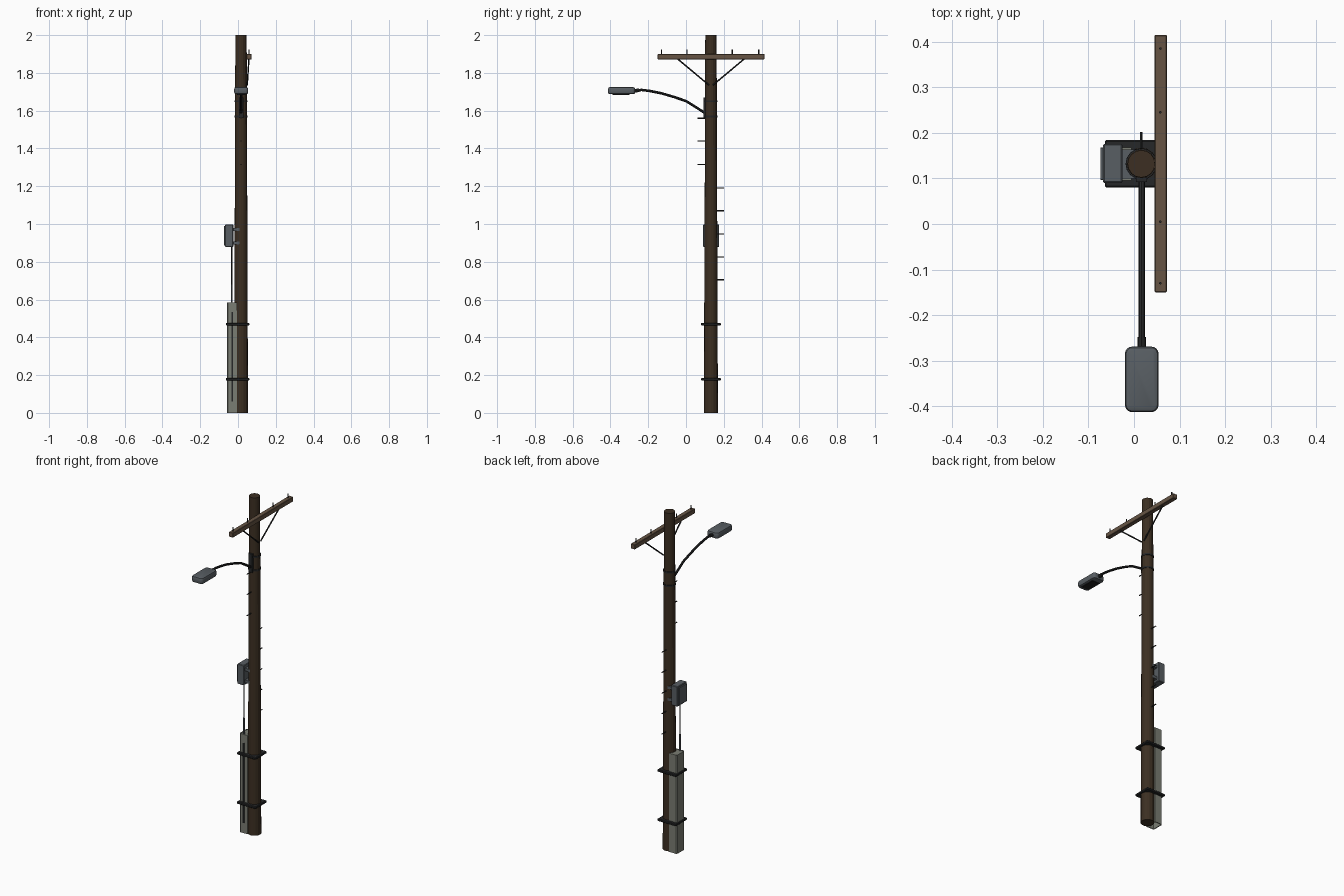
import bpy, bmesh, math
from mathutils import Vector

if "Cube" in bpy.data.objects:
    bpy.data.objects.remove(bpy.data.objects["Cube"])

PX, PY = 0.016, 0.132  # pole axis


def material(name, r, g, b):
    m = bpy.data.materials.new(name)
    lin = [((c / 255 + 0.055) / 1.055) ** 2.4 for c in (r, g, b)]
    m.diffuse_color = (*lin, 1)
    m.use_nodes = True
    m.node_tree.nodes["Principled BSDF"].inputs["Base Color"].default_value = m.diffuse_color
    return m


POLE = material("dark timber", 60, 47, 34)
ARM = material("weathered timber", 102, 84, 68)
STEEL = material("dark steel", 38, 39, 40)
BOX = material("blue grey paint", 88, 94, 99)
COVER = material("pale grey green", 122, 125, 115)
LENS = material("dark lens", 28, 28, 30)


def finish(name, bm, mat, smooth=False):
    bmesh.ops.recalc_face_normals(bm, faces=bm.faces)
    me = bpy.data.meshes.new(name)
    bm.to_mesh(me)
    bm.free()
    ob = bpy.data.objects.new(name, me)
    bpy.context.collection.objects.link(ob)
    me.materials.append(mat)
    if smooth:
        bpy.ops.object.select_all(action='DESELECT')
        ob.select_set(True)
        bpy.context.view_layer.objects.active = ob
        bpy.ops.object.shade_smooth_by_angle(angle=math.radians(40))
    return ob


def block(name, lo, hi, mat, bevel=0.0, segments=1):
    bm = bmesh.new()
    bmesh.ops.create_cube(bm, size=1)
    lo, hi = Vector(lo), Vector(hi)
    for v in bm.verts:
        v.co = (lo + hi) / 2 + v.co * (hi - lo)
    if bevel:
        bmesh.ops.bevel(bm, geom=bm.edges[:], offset=bevel, segments=segments,
                        profile=0.5, affect='EDGES')
    return finish(name, bm, mat, segments > 1)


def rod(name, a, b, r, mat, sides=6, r2=None, smooth=False):
    a, b = Vector(a), Vector(b)
    d = b - a
    bm = bmesh.new()
    bmesh.ops.create_cone(bm, cap_ends=True, segments=sides, radius1=r,
                          radius2=r if r2 is None else r2, depth=d.length)
    q = Vector((0, 0, 1)).rotation_difference(d)
    for v in bm.verts:
        v.co = q @ v.co + (a + b) / 2
    return finish(name, bm, mat, smooth)


def tube(name, pts, r, mat, sides=8):
    # sweep a ring along a path lying in the y-z plane
    bm = bmesh.new()
    pts = [Vector(p) for p in pts]
    rings = []
    for i, p in enumerate(pts):
        t = (pts[min(i + 1, len(pts) - 1)] - pts[max(i - 1, 0)]).normalized()
        side = Vector((1, 0, 0))
        up = t.cross(side)
        rings.append([bm.verts.new(p + r * (side * math.cos(k * math.tau / sides)
                                            + up * math.sin(k * math.tau / sides)))
                      for k in range(sides)])
    for A, B in zip(rings, rings[1:]):
        for k in range(sides):
            n = (k + 1) % sides
            bm.faces.new((A[k], A[n], B[n], B[k]))
    bm.faces.new(rings[0])
    bm.faces.new(rings[-1])
    return finish(name, bm, mat, True)


def radius(z):
    return 0.037 - 0.007 * z / 2


# Tapered pole
rod("pole", (PX, PY, 0), (PX, PY, 2), radius(0), POLE, 16, radius(2))

# Crossarm with insulator pins and braces
block("crossarm", (0.045, -0.15, 1.872), (0.072, 0.415, 1.90), ARM, 0.002)
for y in (-0.13, 0.005, 0.245, 0.385):
    rod("insulator_pin", (0.058, y, 1.895), (0.058, y, 1.925), 0.003, STEEL)
for s in (-1, 1):
    rod("crossarm_brace", (0.058, PY + s * 0.18, 1.877),
        (0.049, PY + s * 0.01, 1.735), 0.004, STEEL)

# Street lamp: mounting plate, clamps, curved arm and head
block("lamp_mount", (PX - 0.012, PY - 0.04, 1.56), (PX + 0.012, PY - 0.026, 1.67), STEEL)
for z in (1.57, 1.65):
    rod("lamp_clamp", (PX, PY, z - 0.005), (PX, PY, z + 0.005),
        radius(z) + 0.003, STEEL, 16)
LX = 0.017
tube("lamp_arm", [(LX, 0.10, 1.588), (LX, 0.05, 1.62), (LX, 0.0, 1.651),
                  (LX, -0.065, 1.673), (LX, -0.13, 1.692), (LX, -0.19, 1.704),
                  (LX, -0.235, 1.710), (LX, -0.28, 1.705)], 0.0068, STEEL)
rod("lamp_collar", (LX, -0.248, 1.708), (LX, -0.275, 1.705), 0.0095, STEEL, 8)

bm = bmesh.new()
bmesh.ops.create_cube(bm, size=1)
for v in bm.verts:
    v.co = Vector((LX, -0.341, 1.7055)) + v.co * Vector((0.074, 0.144, 0.037))
upright = [e for e in bm.edges if abs(e.verts[0].co.z - e.verts[1].co.z) > 0.01]
bmesh.ops.bevel(bm, geom=upright, offset=0.016, segments=4, profile=0.5, affect='EDGES')
rims = [e for e in bm.edges if abs(e.verts[0].co.z - e.verts[1].co.z) < 0.001]
bmesh.ops.bevel(bm, geom=rims, offset=0.009, segments=2, profile=0.5, affect='EDGES')
finish("lamp_head", bm, BOX, True)
block("lamp_lens", (LX - 0.023, -0.39, 1.684), (LX + 0.023, -0.30, 1.688), LENS)

# Climbing pegs, front ones high and back ones lower
for s, heights in ((-1, (1.56, 1.44, 1.315)), (1, (1.19, 1.07, 0.947, 0.826, 0.705))):
    for z in heights:
        rod("climbing_peg", (PX, PY + s * 0.025, z), (PX, PY + s * 0.07, z), 0.003, STEEL)

# Service box with door and bracket
block("service_box", (-0.068, 0.09, 0.878), (-0.025, 0.176, 0.997), BOX, 0.003)
block("box_door", (-0.074, 0.097, 0.886), (-0.067, 0.168, 0.989), BOX, 0.001)
for z in (0.90, 0.97):
    block("box_bracket", (-0.027, 0.10, z - 0.008), (PX, 0.164, z + 0.008), BOX)

# Cable running down into the cover
rod("cable", (-0.033, 0.103, 0.57), (-0.033, 0.103, 0.88), 0.0035, STEEL)
rod("cable_sleeve", (-0.033, 0.103, 0.57), (-0.033, 0.103, 0.68), 0.0045, BOX)

# Channel-shaped cable cover, open towards the pole and at the bottom
bm = bmesh.new()
x0, x1, y0, y1, t, c = -0.058, -0.005, 0.096, 0.168, 0.005, 0.006
profile = [(x1, y0), (x0 + c, y0), (x0, y0 + c), (x0, y1 - c), (x0 + c, y1), (x1, y1),
           (x1, y1 - t), (x0 + t, y1 - t), (x0 + t, y0 + t), (x1, y0 + t)]
face = bm.faces.new([bm.verts.new((x, y, 0)) for x, y in profile])
ext = bmesh.ops.extrude_face_region(bm, geom=[face])
for v in ext["geom"]:
    if isinstance(v, bmesh.types.BMVert):
        v.co.z = 0.585
finish("cable_cover", bm, COVER)
block("cover_top", (x0 + t, y0 + t, 0.575), (x1, y1 - t, 0.583), COVER)
block("cover_slot", (-0.035, y0 - 0.002, 0.06), (-0.026, y0 + 0.001, 0.535), STEEL)

# Clamping plates around pole and cover
for z in (0.178, 0.47):
    block("clamp_plate", (-0.064, 0.08, z - 0.007), (0.06, 0.184, z + 0.007), STEEL, 0.003)
